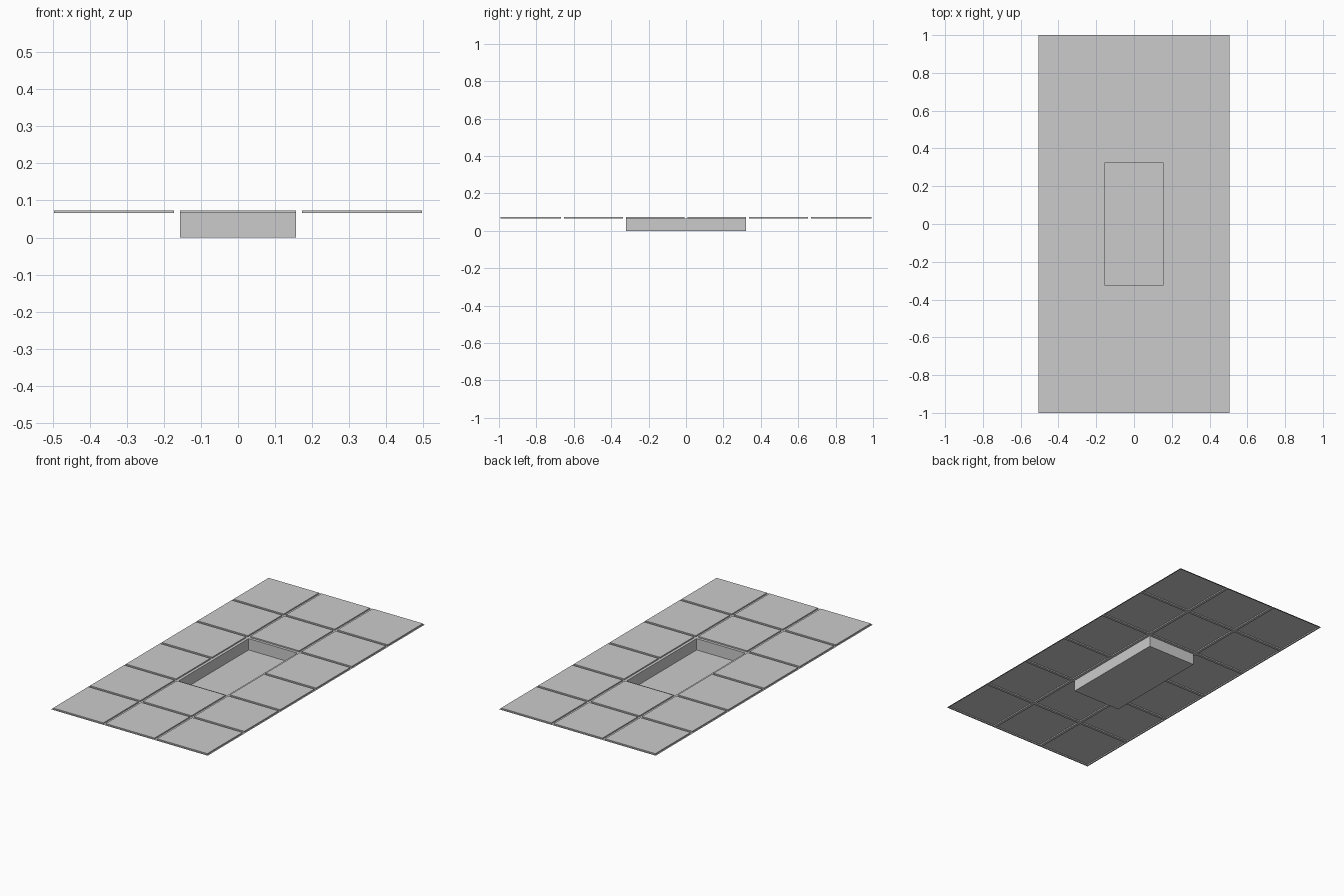
import bpy

if "Cube" in bpy.data.objects:
    bpy.data.objects.remove(bpy.data.objects["Cube"])

GROUT_Z, TOP_Z, PIT_Z = 0.066, 0.073, 0.0

# Alternating groove / tile boundaries along each axis
XS = [-0.505, -0.497, -0.173, -0.157, 0.157, 0.173, 0.497, 0.505]
half = [0.008, 0.322, 0.338, 0.652, 0.668, 0.992, 1.0]
YS = [-v for v in reversed(half)] + half
PIT_X, PIT_Y = 0.157, 0.322


def make_object(name, verts, faces):
    mesh = bpy.data.meshes.new(name)
    mesh.from_pydata(verts, [], faces)
    mesh.update()
    obj = bpy.data.objects.new(name, mesh)
    bpy.context.collection.objects.link(obj)
    return obj


def open_tray(name, x0, x1, y0, y1, cap_z):
    """Four walls from the grout level to a flat cap (raised or sunken)."""
    ring = [(x0, y0), (x1, y0), (x1, y1), (x0, y1)]
    verts = [(x, y, z) for z in (GROUT_Z, cap_z) for x, y in ring]
    faces = [(i, (i + 1) % 4, (i + 1) % 4 + 4, i + 4) for i in range(4)]
    return make_object(name, verts, faces + [(4, 5, 6, 7)])


# Grout sheet: every grid cell that is neither a tile nor the pit
nx = len(XS)
grid = [(x, y, GROUT_Z) for y in YS for x in XS]
grout = []
for j in range(len(YS) - 1):
    for i in range(nx - 1):
        cx, cy = (XS[i] + XS[i + 1]) / 2, (YS[j] + YS[j + 1]) / 2
        if abs(cx) < PIT_X and abs(cy) < PIT_Y:
            continue
        if i % 2 and j % 2:
            # Raised tile
            open_tray(f"floor_tile_{j // 2}_{i // 2}",
                      XS[i], XS[i + 1], YS[j], YS[j + 1], TOP_Z)
        else:
            a = j * nx + i
            grout.append((a, a + 1, a + nx + 1, a + nx))
make_object("grout_sheet", grid, grout)

# Sunken rectangular pit in the middle
open_tray("pit", -PIT_X, PIT_X, -PIT_Y, PIT_Y, PIT_Z)
